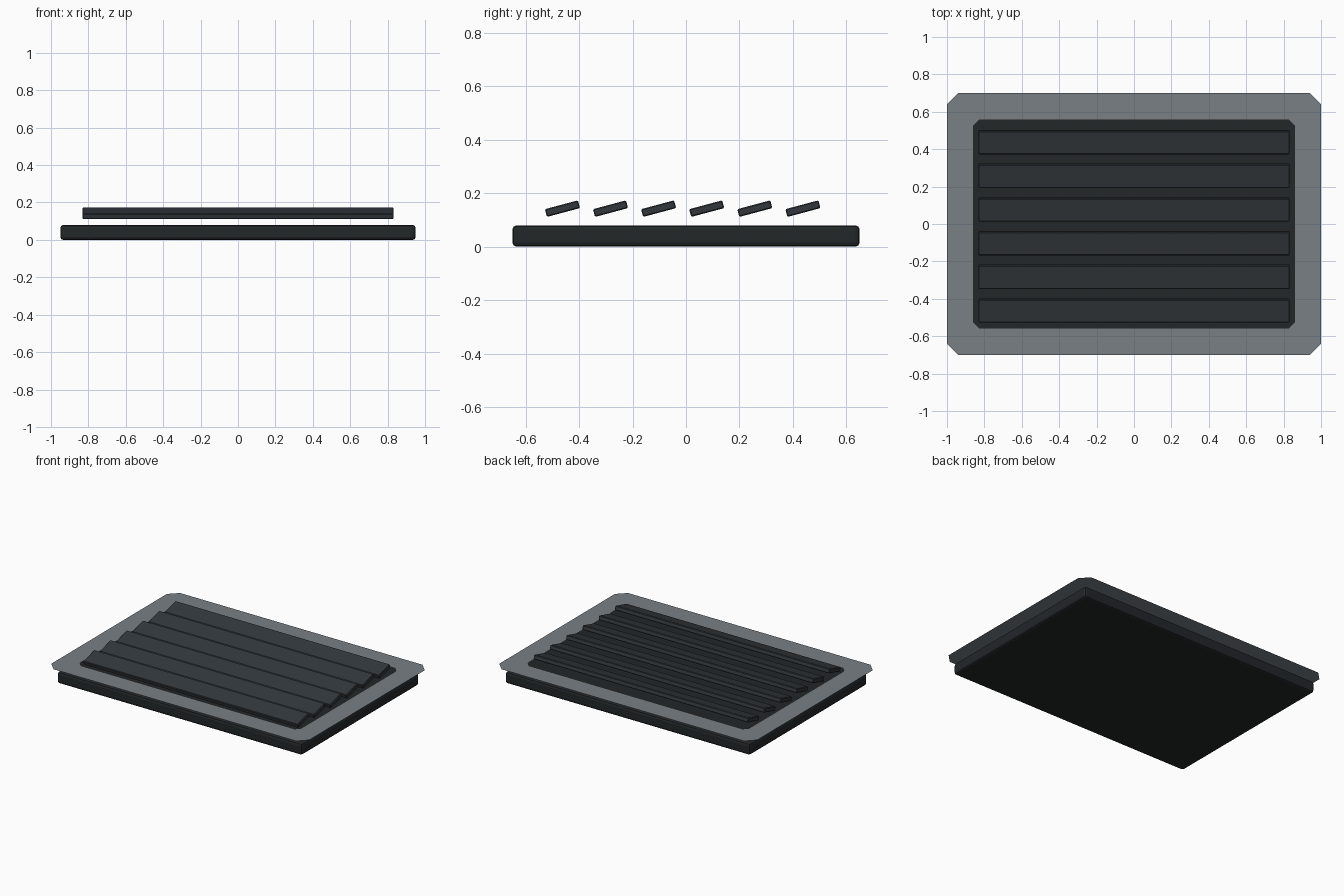
import bpy, bmesh, math
from mathutils import Matrix

if "Cube" in bpy.data.objects:
    bpy.data.objects.remove(bpy.data.objects["Cube"])


def material(name, color):
    m = bpy.data.materials.new(name)
    m.diffuse_color = (*color, 1)
    m.use_nodes = True
    m.node_tree.nodes["Principled BSDF"].inputs["Base Color"].default_value = m.diffuse_color
    return m


def add_object(name, bm, mat):
    me = bpy.data.meshes.new(name)
    bm.to_mesh(me)
    bm.free()
    me.materials.append(mat)
    ob = bpy.data.objects.new(name, me)
    bpy.context.collection.objects.link(ob)
    return ob


def bevelled_box(name, size, loc, tilt, bevel, segments, mat):
    bm = bmesh.new()
    bmesh.ops.create_cube(bm, size=1, matrix=Matrix.Diagonal((*size, 1)))
    bmesh.ops.bevel(bm, geom=bm.edges[:], offset=bevel, segments=segments,
                    profile=0.5, affect='EDGES')
    bm.transform(Matrix.Translation(loc) @ Matrix.Rotation(tilt, 4, 'X'))
    return add_object(name, bm, mat)


def octagon(hx, hy, c):
    # rectangle with cut corners, counter-clockwise
    return [(hx, -hy + c), (hx, hy - c), (hx - c, hy), (-hx + c, hy),
            (-hx, hy - c), (-hx, -hy + c), (-hx + c, -hy), (hx - c, -hy)]


dark = material("dark_base", (0.016, 0.020, 0.022))
slate = material("slat_grey", (0.032, 0.039, 0.046))
grey = material("frame_grey", (0.19, 0.215, 0.235))

# base slab
bevelled_box("base", (1.9, 1.3, 0.08), (0, 0, 0.04), 0, 0.016, 2, dark)

# thin frame sheet with a cut-corner opening
bm = bmesh.new()
z = 0.12
outer = [bm.verts.new((x, y, z)) for x, y in octagon(1.0, 0.7, 0.06)]
inner = [bm.verts.new((x, y, z)) for x, y in octagon(0.857, 0.556, 0.03)]
for i in range(8):
    j = (i + 1) % 8
    bm.faces.new((outer[i], outer[j], inner[j], inner[i]))
add_object("frame", bm, grey)

# six tilted louvre slats
for i in range(6):
    bevelled_box(f"slat_{i + 1}", (1.664, 0.128, 0.03),
                 (0, -0.4625 + 0.18 * i, 0.1425), math.radians(15), 0.004, 1, slate)
